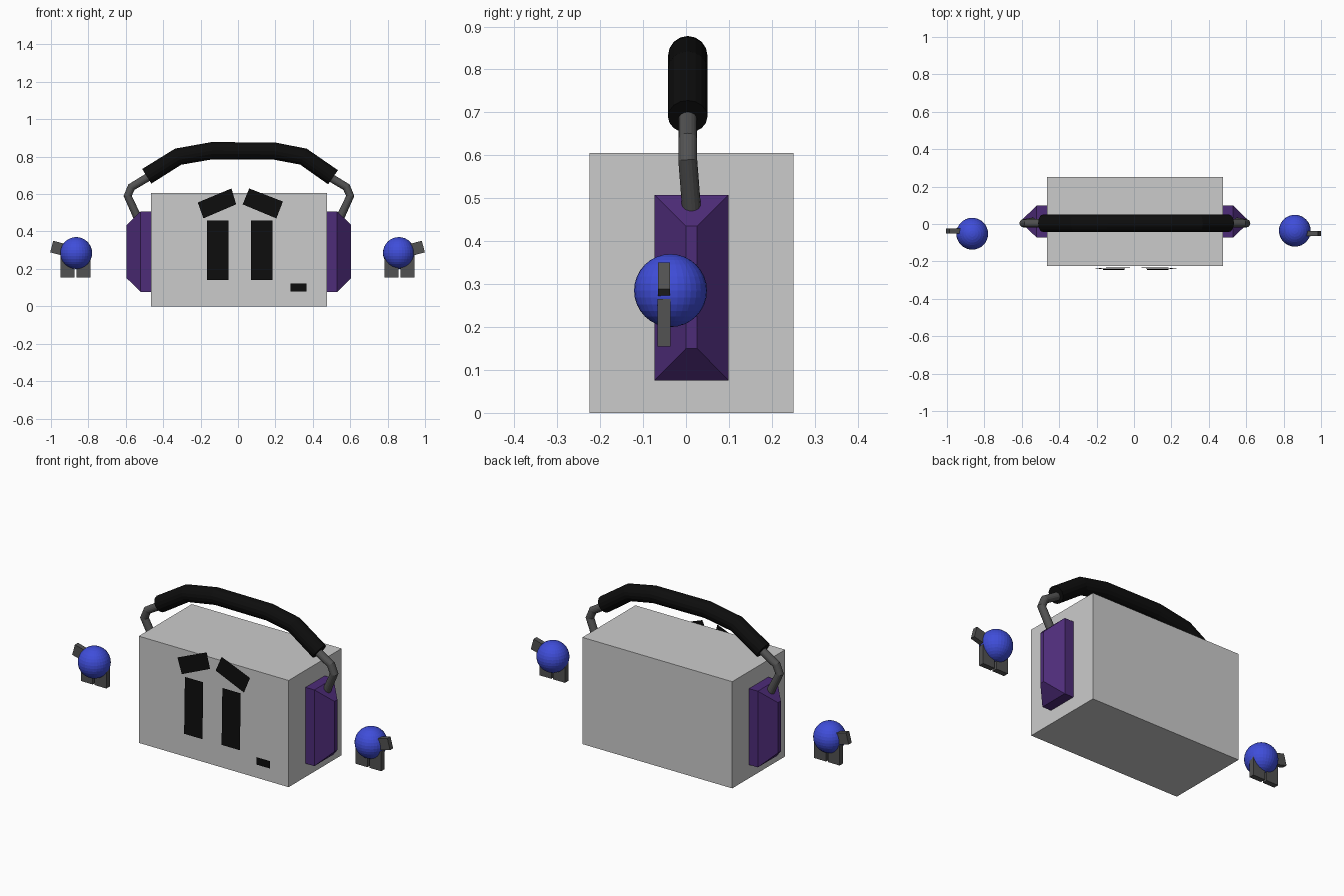
import bpy, bmesh, math
from mathutils import Vector, Matrix

if "Cube" in bpy.data.objects:
    bpy.data.objects.remove(bpy.data.objects["Cube"])


def mat(name, rgb):
    m = bpy.data.materials.new(name)
    m.diffuse_color = (*rgb, 1)
    m.use_nodes = True
    m.node_tree.nodes["Principled BSDF"].inputs["Base Color"].default_value = m.diffuse_color
    return m


BLACK = mat("black", (0.004, 0.004, 0.004))
DARK = mat("dark_grey", (0.085, 0.085, 0.085))
PURPLE = mat("purple", (0.075, 0.025, 0.19))
BLUE = mat("blue", (0.05, 0.075, 0.70))
CX = 0.005  # symmetry plane of the head


def finish(name, bm, material=None):
    bmesh.ops.recalc_face_normals(bm, faces=bm.faces)
    me = bpy.data.meshes.new(name)
    bm.to_mesh(me)
    bm.free()
    ob = bpy.data.objects.new(name, me)
    bpy.context.collection.objects.link(ob)
    if material:
        me.materials.append(material)
    return ob


def box(name, centre, size, material=None, tilt=0, pivot=None):
    bm = bmesh.new()
    m = Matrix.Translation(centre) @ Matrix.Rotation(tilt, 4, 'Y') @ Matrix.Diagonal((*size, 1))
    bmesh.ops.create_cube(bm, size=1, matrix=m)
    if pivot:  # half-turned copy side, used for the left hand
        bmesh.ops.transform(bm, matrix=pivot, verts=bm.verts)
    return finish(name, bm, material)


def panel(name, corners):
    bm = bmesh.new()
    bm.faces.new([bm.verts.new(c) for c in corners])
    ob = finish(name, bm, BLACK)
    if ob.data.polygons[0].normal.y > 0:
        ob.data.flip_normals()
    return ob


def tube(name, pts, radius, material):
    cu = bpy.data.curves.new(name, 'CURVE')
    cu.dimensions = '3D'
    cu.bevel_depth = radius
    cu.bevel_resolution = 6
    cu.use_fill_caps = True
    sp = cu.splines.new('POLY')
    sp.points.add(len(pts) - 1)
    for p, c in zip(sp.points, pts):
        p.co = (*c, 1)
    sp.use_smooth = False
    cu.materials.append(material)
    ob = bpy.data.objects.new(name, cu)
    bpy.context.collection.objects.link(ob)


# head block
box("head", (CX, 0.0125, 0.3025), (0.94, 0.475, 0.605))

# face panels floating just in front of the head
for side, x0, x1 in (("left", -0.165, -0.05), ("right", 0.07, 0.185)):
    panel(side + "_eye", [(x0, -0.247, 0.14), (x1, -0.247, 0.14),
                          (x1, -0.24, 0.46), (x0, -0.24, 0.46)])
brows = {"left": [(-0.215, 0.555), (-0.035, 0.63), (-0.01, 0.545), (-0.185, 0.47)],
         "right": [(0.06, 0.63), (0.24, 0.56), (0.205, 0.47), (0.025, 0.545)]}
for side, c in brows.items():
    panel(side + "_brow", [(x, -0.233 - 0.05 * (0.6 - z), z) for x, z in c])
panel("mouth", [(0.28, -0.235, 0.08), (0.365, -0.235, 0.08),
                (0.365, -0.235, 0.122), (0.28, -0.235, 0.122)])

# ear cups with bevelled outer faces, and the rods rising from them
for side, s in (("left", -1), ("right", 1)):
    bm = bmesh.new()
    rings = []
    for x, y0, y1, z0, z1 in ((0.47, -0.073, 0.099, 0.076, 0.508),
                              (0.525, -0.073, 0.099, 0.076, 0.508),
                              (0.60, 0.0, 0.026, 0.15, 0.435)):
        rings.append([bm.verts.new((CX + s * x, y, z))
                      for y, z in ((y0, z0), (y1, z0), (y1, z1), (y0, z1))])
    bm.faces.new(rings[0])
    bm.faces.new(rings[-1])
    for a, b in zip(rings, rings[1:]):
        for i in range(4):
            j = (i + 1) % 4
            bm.faces.new((a[i], a[j], b[j], b[i]))
    finish(side + "_ear_cup", bm, PURPLE)
    rod = [(0.47, 0.004, 0.70), (0.575, 0.004, 0.637), (0.595, 0.004, 0.59),
           (0.542, 0.013, 0.475)]
    tube(side + "_rod", [(CX + s * x, y, z) for x, y, z in rod], 0.022, DARK)

# padded headband
band = [(-0.488, 0.695), (-0.32, 0.80), (-0.138, 0.832),
        (0.195, 0.83), (0.35, 0.80), (0.508, 0.69)]
tube("headband", [(x, 0.004, z) for x, z in band], 0.046, BLACK)

# floating hands: the left is the right one turned half round
for side, c, turn in (("right", (0.86, -0.036, 0.285), 0),
                      ("left", (-0.865, -0.052, 0.285), math.pi)):
    m = Matrix.Translation(c) @ Matrix.Rotation(turn, 4, 'Z')
    bm = bmesh.new()
    bmesh.ops.create_uvsphere(bm, u_segments=32, v_segments=16, radius=0.085, matrix=m)
    finish(side + "_palm", bm, BLUE)
    for n, x in (("inner", -0.039), ("outer", 0.047)):
        box(f"{side}_{n}_finger", (x, -0.015, -0.075), (0.074, 0.03, 0.11), DARK, pivot=m)
    box(side + "_thumb", (0.073, -0.015, 0.019), (0.12, 0.028, 0.064), DARK,
        tilt=math.radians(-15), pivot=m)
